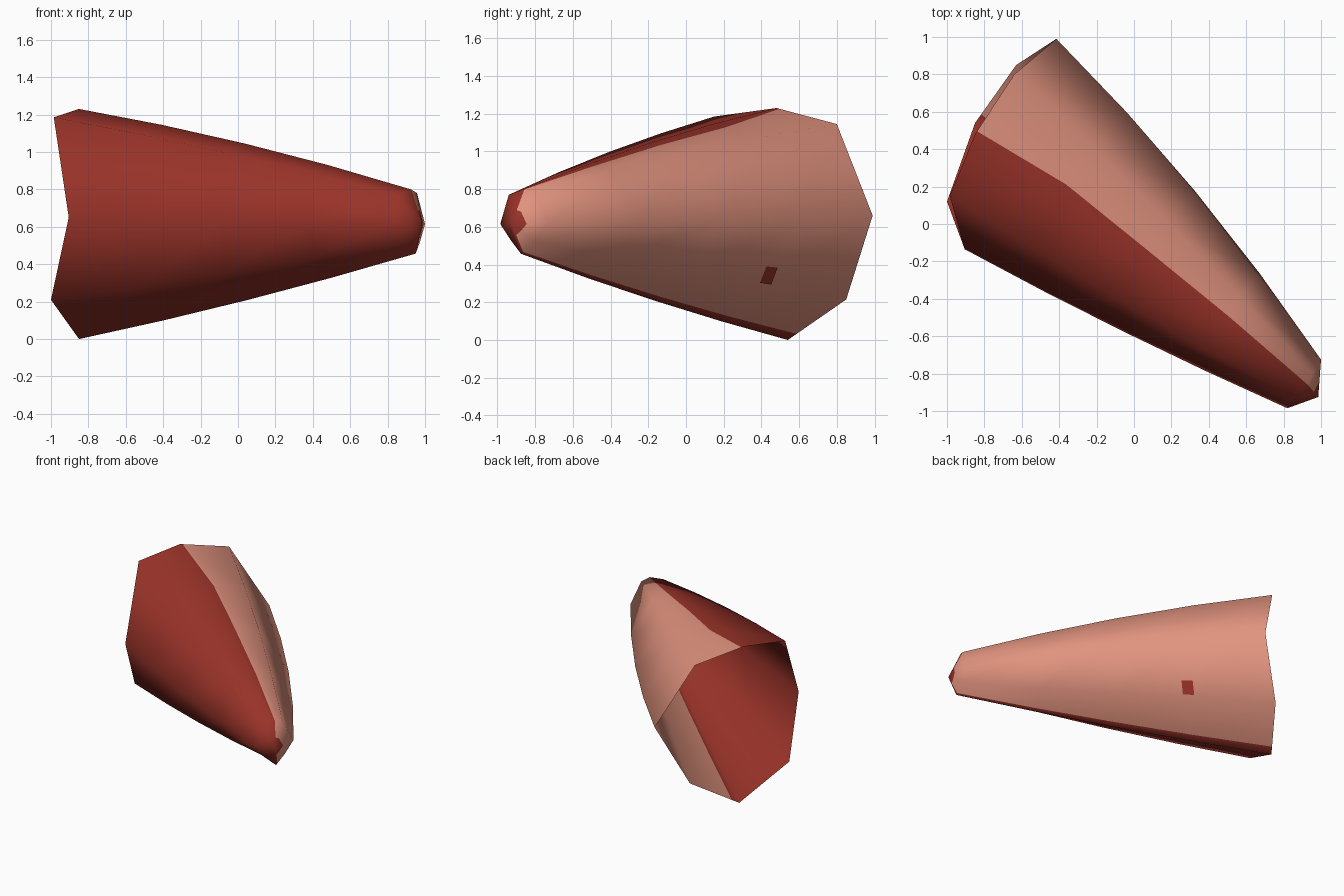
import bpy, bmesh
from mathutils import Vector

if "Cube" in bpy.data.objects:
    bpy.data.objects.remove(bpy.data.objects["Cube"])


def material(name, rgb):
    m = bpy.data.materials.new(name)
    m.diffuse_color = (*rgb, 1)
    m.use_nodes = True
    m.node_tree.nodes["Principled BSDF"].inputs["Base Color"].default_value = m.diffuse_color
    return m


red = material("dark red", (0.32, 0.033, 0.022))
pink = material("salmon pink", (0.75, 0.29, 0.21))

# Eight-sided open mouth and small closed end, same order of corners
mouth = [Vector(p) for p in (
    (-0.905, -0.135, 0.65), (-0.985, 0.15, 1.185), (-0.85, 0.48, 1.23), (-0.64, 0.80, 1.145),
    (-0.415, 0.99, 0.66), (-0.63, 0.85, 0.215), (-0.85, 0.54, 0.0), (-1.0, 0.12, 0.21))]
tip = [Vector(p) for p in (
    (0.82, -0.985, 0.615), (0.86, -0.94, 0.77), (0.925, -0.86, 0.80), (0.957, -0.80, 0.78),
    (1.0, -0.725, 0.615), (0.975, -0.80, 0.525), (0.95, -0.875, 0.457), (0.885, -0.93, 0.53))]
bulge = [0.02, 0.025, 0.03, 0.04, 0.055, 0.035, 0.02, 0.02]
nose = Vector((0.985, -0.925, 0.615))
mouth_mid = sum(mouth, Vector()) / 8
tip_mid = sum(tip, Vector()) / 8


def corner(i, t):
    """Point on one long edge, bowed slightly outward."""
    p = mouth[i].lerp(tip[i], t)
    out = p - mouth_mid.lerp(tip_mid, t)
    axis = (tip_mid - mouth_mid).normalized()
    out -= axis * out.dot(axis)
    k = min(int(t * 4), 3) / 4          # straight between the five rings
    f = (t - k) * 4
    bow = (1 - f) * 4 * k * (1 - k) + f * 4 * (k + 0.25) * (0.75 - k)
    return p + out.normalized() * bulge[i] * bow


def point(s, t):
    i = int(s)
    return corner(i % 8, t).lerp(corner((i + 1) % 8, t), s - i)


def make_object(name, bm):
    me = bpy.data.meshes.new(name)
    bm.to_mesh(me)
    bm.free()
    ob = bpy.data.objects.new(name, me)
    bpy.context.collection.objects.link(ob)
    me.materials.append(red)
    me.materials.append(pink)
    for poly in me.polygons:
        poly.use_smooth = True
    return ob


# Tapered shell; two extra columns mark the colour border
cols = [0, 1, 2, "top", 3, 4, 5, "low", 6, 7]
n = len(cols)


def column(c, t):
    if c == "top":
        return 2.03 + (0.22 if 0.1 < t < 0.9 else 0.02)
    if c == "low":
        return 5.85
    return c


bm = bmesh.new()
rings = [[bm.verts.new(point(column(c, t), t)) for c in cols] for t in (0, 0.25, 0.5, 0.75, 1)]
# Blunt nose: a half-way ring and a centre point
rings.append([bm.verts.new(v.co.lerp(nose, 0.6)) for v in rings[-1]])
for r, (a, b) in enumerate(zip(rings, rings[1:])):
    for j in range(n):
        k = (j + 1) % n
        f = bm.faces.new((a[j], a[k], b[k], b[j]))
        f.material_index = 1 if 3 <= j < 7 else 0
centre = bm.verts.new(nose)
for j in range(n):
    bm.faces.new((rings[-1][j], rings[-1][(j + 1) % n], centre))
# All faces point away from the long axis
bm.normal_update()
test = bm.faces[:][0]
if test.normal.dot(test.calc_center_median() - mouth_mid) < 0:
    bmesh.ops.reverse_faces(bm, faces=bm.faces[:])
make_object("tapered_shell", bm)

# Small red spot on the pink side, as a thin plate
bm = bmesh.new()
quad = [point(s, t) for s, t in ((4.70, 0.257), (4.94, 0.257), (4.94, 0.293), (4.70, 0.293))]
nrm = (quad[1] - quad[0]).cross(quad[3] - quad[0]).normalized()
if nrm.dot(quad[0] - mouth_mid.lerp(tip_mid, 0.27)) < 0:
    nrm = -nrm
    quad.reverse()
bm.faces.new([bm.verts.new(p + nrm * 0.006) for p in quad])
make_object("side_spot", bm)
